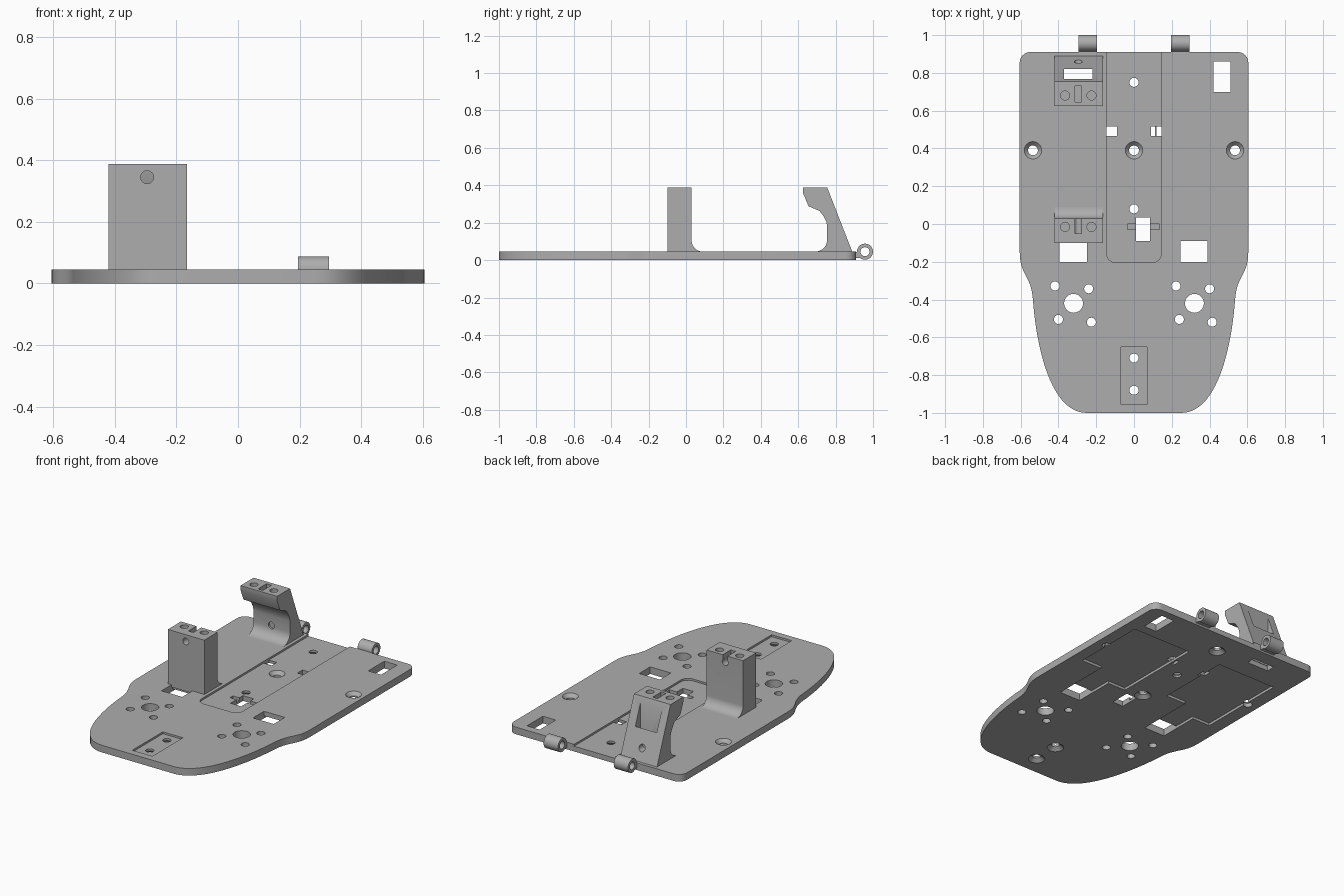
import bpy, bmesh, math
from mathutils import Vector, Matrix
from mathutils.geometry import interpolate_bezier

cube = bpy.data.objects.get("Cube")
if cube:
    bpy.data.objects.remove(cube, do_unlink=True)

T = 0.045          # plate thickness
PITCH = 0.64       # spacing between the right and left fittings

grey = bpy.data.materials.new("plain_grey")
grey.use_nodes = True
grey.diffuse_color = (0.42, 0.42, 0.42, 1)
grey.node_tree.nodes["Principled BSDF"].inputs["Base Color"].default_value = grey.diffuse_color


def make(name, bm):
    bmesh.ops.recalc_face_normals(bm, faces=bm.faces)
    mesh = bpy.data.meshes.new(name)
    bm.to_mesh(mesh)
    bm.free()
    mesh.materials.append(grey)
    obj = bpy.data.objects.new(name, mesh)
    bpy.context.collection.objects.link(obj)
    return obj


def prism(name, points, offset):
    """Extrude a closed outline of 3D points along offset."""
    bm = bmesh.new()
    face = bm.faces.new([bm.verts.new(p) for p in points])
    out = bmesh.ops.extrude_face_region(bm, geom=[face])["geom"]
    bmesh.ops.translate(bm, vec=offset, verts=[v for v in out if isinstance(v, bmesh.types.BMVert)])
    return make(name, bm)


def box(x0, x1, y0, y1, z0, z1, name="cutter"):
    return prism(name, [(x0, y0, z0), (x1, y0, z0), (x1, y1, z0), (x0, y1, z0)], (0, 0, z1 - z0))


def rod(center, r1, r2, depth, axis="Z", name="cutter", sides=32):
    bm = bmesh.new()
    turn = {"Z": Matrix(), "X": Matrix.Rotation(math.pi / 2, 4, "Y"),
            "Y": Matrix.Rotation(math.pi / 2, 4, "X")}[axis]
    bmesh.ops.create_cone(bm, cap_ends=True, segments=sides, radius1=r1, radius2=r2,
                          depth=depth, matrix=Matrix.Translation(center) @ turn)
    return make(name, bm)


def arc(cx, cy, r, a0, a1, n=10):
    angles = [math.radians(a0 + (a1 - a0) * i / n) for i in range(n + 1)]
    return [(cx + r * math.cos(a), cy + r * math.sin(a)) for a in angles]


def cut(target, cutter):
    mod = target.modifiers.new("cut", "BOOLEAN")
    mod.operation = "DIFFERENCE"
    mod.solver = "EXACT"
    mod.object = cutter
    bpy.context.view_layer.objects.active = target
    bpy.ops.object.modifier_apply(modifier=mod.name)
    bpy.data.objects.remove(cutter, do_unlink=True)


def smooth(obj):
    bpy.ops.object.select_all(action="DESELECT")
    obj.select_set(True)
    bpy.context.view_layer.objects.active = obj
    bpy.ops.object.shade_smooth_by_angle(angle=math.radians(30))


# Base plate outline: one side, mirrored
waist = [Vector(p) for p in ((0.605, -0.15, 0), (0.605, -0.27, 0), (0.545, -0.27, 0), (0.535, -0.4, 0))]
nose = [Vector(p) for p in ((0.535, -0.4, 0), (0.52, -0.62, 0), (0.45, -1, 0), (0.25, -1, 0))]
side = [(x, y, 0) for x, y in reversed(arc(0.55, 0.855, 0.055, 0, 90, 8))]
side += [tuple(p) for p in interpolate_bezier(*waist, 14)]
side += [tuple(p) for p in interpolate_bezier(*nose, 24)][1:]
plate = prism("base_plate", side + [(-x, y, z) for x, y, z in reversed(side)], (0, 0, T))

# Shallow centre channel with rounded front corners, and nose recess
floor = T - 0.012
channel = [(-0.145, 1.1), *arc(-0.095, -0.155, 0.05, 180, 270, 8),
           *arc(0.095, -0.155, 0.05, 270, 360, 8), (0.145, 1.1)]
cut(plate, prism("cutter", [(x, y, floor) for x, y in channel], (0, 0, 0.1)))
cut(plate, box(-0.07, 0.07, -0.955, -0.65, floor, 0.1))

# Underside pockets, each with a deep ledge and an open window
for dx in (0, PITCH):
    outline = [(-0.52, 0.64), (-0.11, 0.64), (-0.11, 0.165), (-0.25, 0.165), (-0.25, -0.15),
               (-0.395, -0.15), (-0.395, 0.06), (-0.52, 0.06)]
    cut(plate, prism("cutter", [(x + dx, y, -0.1) for x, y in outline], (0, 0, 0.116)))
    cut(plate, box(dx - 0.395, dx - 0.25, -0.2, -0.09, -0.2, 0.2))

# Rectangular openings: rear window, cable window, cross slot, tower window
for r in ((0.42, 0.51, 0.70, 0.86), (0.01, 0.085, -0.09, 0.035), (-0.37, -0.22, 0.765, 0.82)):
    cut(plate, box(*r, -0.1, 0.1))
cut(plate, box(-0.035, 0.135, -0.03, 0.0, 0.014, 0.1))

# Clip slots beside the channel
for s in (-1, 1):
    for a, b, z in ((0.09, 0.11, -0.1), (0.105, 0.145, 0.015)):
        x0, x1 = sorted((s * a, s * b))
        cut(plate, box(x0, x1, 0.465, 0.515, z, 0.1))

# Motor holes
for dx in (0, PITCH):
    cut(plate, rod((dx - 0.32, -0.42, 0), 0.05, 0.05, 0.3))
    for x, y in ((-0.418, -0.328), (-0.24, -0.343), (-0.4, -0.505), (-0.226, -0.52)):
        cut(plate, rod((x + dx, y, 0), 0.024, 0.024, 0.3, sides=24))

# Screw holes, countersunk from above or below
for x in (-0.535, 0, 0.535):
    top = floor if x == 0 else T
    cut(plate, rod((x, 0.39, 0), 0.026, 0.026, 0.3))
    cut(plate, rod((x, 0.39, top - 0.01), 0.024, 0.049, 0.026))
for y in (-0.88, -0.71, 0.08, 0.75):
    cut(plate, rod((0, y, 0), 0.024, 0.024, 0.3))
    cut(plate, rod((0, y, 0.009), 0.052, 0.022, 0.024))
smooth(plate)

# Two support towers from side profiles
X0, X1, MID = -0.42, -0.165, -0.295
front = [(-0.1, 0.03), (0.09, 0.03), *arc(0.09, 0.105, 0.06, 270, 180), (0.03, 0.388), (-0.1, 0.388)]
rear = [(0.895, 0.03), (0.755, 0.388), (0.625, 0.388), (0.625, 0.36), (0.655, 0.288),
        (0.715, 0.262), (0.735, 0.235), (0.75, 0.205), (0.755, 0.18),
        *arc(0.69, 0.11, 0.065, 0, -90), (0.69, 0.03)]
for name, profile, y, bore_z in (("front_tower", front, -0.015, 0.345), ("rear_tower", rear, 0.68, 0.12)):
    tower = prism(name, [(X0, py, pz) for py, pz in profile], (X1 - X0, 0, 0))
    for s in (-1, 1):
        cut(tower, rod((MID + s * 0.07, y, 0.388), 0.024, 0.024, 0.16, sides=24))
    cut(tower, box(MID - 0.017, MID + 0.017, y - 0.035, y + 0.05, 0.345, 0.5))
    bore_y = -0.08 if name == "front_tower" else 0.8
    cut(tower, rod((MID, bore_y, bore_z), 0.021, 0.021, 0.3, "Y", sides=24))
    if name == "rear_tower":
        cut(tower, box(-0.37, -0.22, 0.768, 0.82, -0.1, 0.5))
    smooth(tower)

# Rear hinge barrels with webs to the plate
for s, label in ((-1, "right"), (1, "left")):
    barrel = rod((s * 0.245, 0.957, T), 0.043, 0.043, 0.1, "X", label + "_hinge_barrel")
    cut(barrel, rod((s * 0.245, 0.957, T), 0.024, 0.024, 0.3, "X"))
    smooth(barrel)
    box(s * 0.245 - 0.049, s * 0.245 + 0.049, 0.9, 0.93, 0.012, 0.044, label + "_hinge_web")
